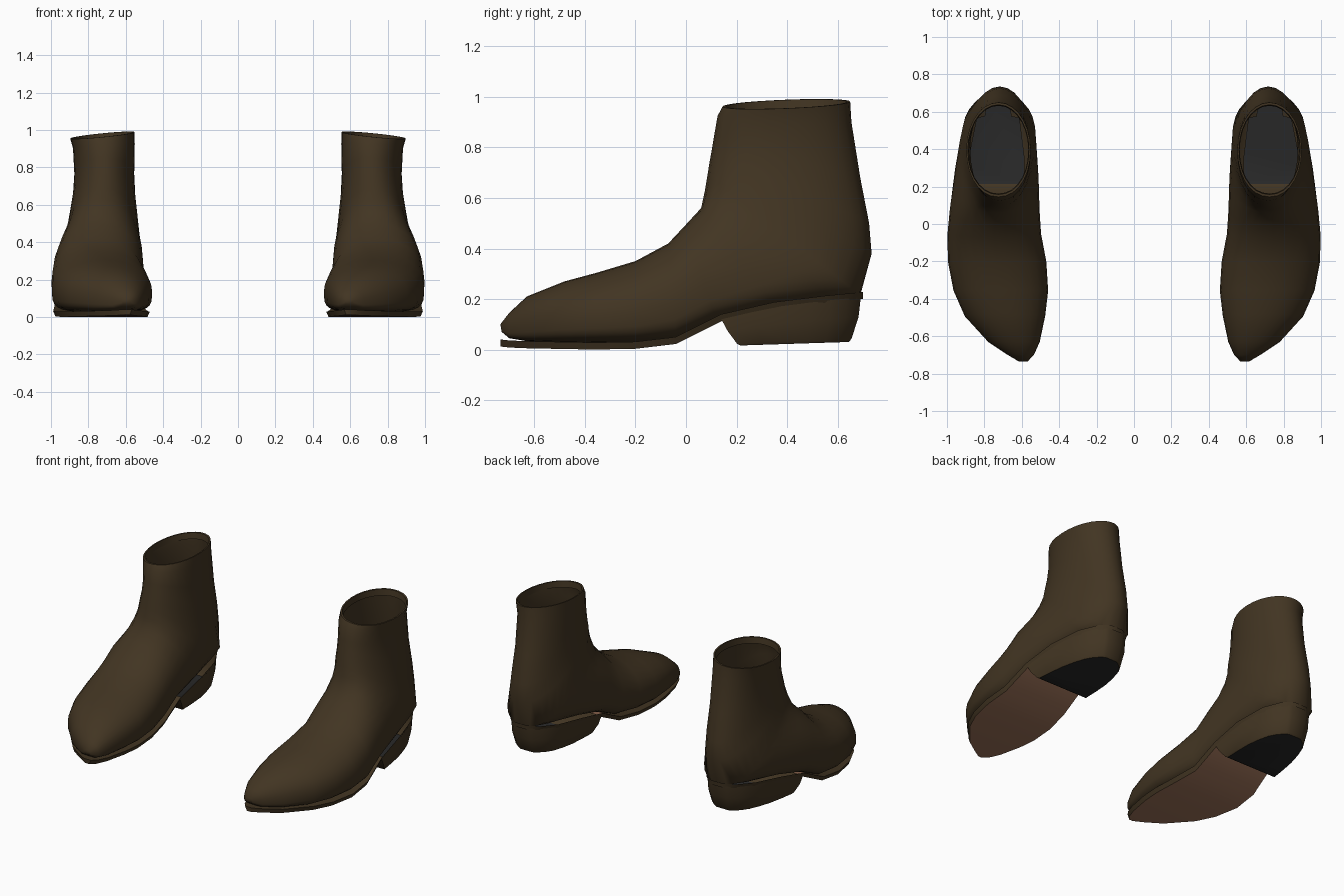
import bpy, bmesh
from math import sin, cos, pi, radians, copysign
from mathutils import Vector

cube = bpy.data.objects.get("Cube")
if cube:
    bpy.data.objects.remove(cube)


def material(name, color):
    mat = bpy.data.materials.new(name)
    mat.use_nodes = True
    mat.diffuse_color = color
    mat.node_tree.nodes["Principled BSDF"].inputs["Base Color"].default_value = color
    return mat


MATERIALS = [material("dark brown leather", (.054, .035, .016, 1)),
             material("tan sole leather", (.34, .17, .1, 1)),
             material("black rubber", (.021, .021, .021, 1))]
BROWN, TAN, BLACK = range(3)

# Upper sections from toe to collar, fanning around the instep:
# top y and z, bottom y and z, centre x, half width
SECTIONS = [
    (-.735, .10, -.73, .07, .595, .025),
    (-.70, .145, -.70, .045, .605, .07),
    (-.63, .21, -.63, .033, .642, .138),
    (-.48, .27, -.50, .028, .69, .215),
    (-.35, .305, -.36, .025, .712, .253),
    (-.20, .35, -.20, .025, .732, .263),
    (-.07, .42, -.04, .04, .747, .25),
    (.0, .495, .12, .115, .745, .24),
    (.06, .56, .35, .174, .735, .225),
    (.075, .63, .58, .196, .727, .207),
    (.085, .69, .69, .215, .722, .197),
    (.093, .74, .735, .38, .718, .178),
    (.102, .79, .725, .50, .716, .167),
    (.112, .85, .69, .68, .715, .16),
    (.125, .925, .655, .90, .717, .165),
    (.145, .962, .65, .982, .725, .172),
]

# Sole stations: y, centre x, half width, bottom z
SOLE = [
    (-.735, .592, .025, .012), (-.70, .605, .066, .008), (-.63, .642, .13, .005),
    (-.48, .69, .208, .002), (-.36, .713, .241, .0), (-.2, .735, .253, .003),
    (-.04, .745, .238, .022), (.14, .74, .224, .112), (.35, .73, .213, .16),
    (.55, .722, .172, .185), (.66, .72, .108, .196), (.7, .72, .045, .2),
]
SOLE_THICKNESS = .028
HEEL_FRONT = .14


def clamp(value, low, high):
    return max(low, min(high, value))


def signed_power(value, exponent):
    return copysign(abs(value) ** exponent, value)


def sole_at(y):
    """Centre x, half width and bottom z of the sole at y."""
    for a, b in zip(SOLE, SOLE[1:]):
        if y <= b[0]:
            t = (y - a[0]) / (b[0] - a[0])
            return Vector(a[1:]).lerp(Vector(b[1:]), t)
    return Vector(SOLE[-1][1:])


def loft(name, rings, side, caps, angle, color, hollow):
    """Skin closed rings of points; side -1 mirrors across x."""
    bm = bmesh.new()
    rows = [[bm.verts.new((side * x, y, z)) for x, y, z in ring] for ring in rings]
    for a, b in zip(rows, rows[1:]):
        for i in range(len(a)):
            bm.faces.new((a[i - 1], a[i], b[i], b[i - 1]))
    for cap in caps:
        bm.faces.new(rows[cap])
    bmesh.ops.recalc_face_normals(bm, faces=bm.faces)
    bm.normal_update()
    for face in bm.faces:
        face.material_index = color(face)
    unwanted = [f for f in bm.faces if hollow(f)]
    bmesh.ops.delete(bm, geom=unwanted, context='FACES')
    mesh = bpy.data.meshes.new(name)
    bm.to_mesh(mesh)
    bm.free()
    for mat in MATERIALS:
        mesh.materials.append(mat)
    mesh.shade_smooth()
    mesh.set_sharp_from_angle(angle=radians(angle))
    bpy.context.collection.objects.link(bpy.data.objects.new(name, mesh))


def upper_ring(section, count=28):
    ay, az, by, bz, cx, half = section
    top, bottom = Vector((cx, ay, az)), Vector((cx, by, bz))
    in_foot = az < .7
    # Foot sections are low and flat underneath, shaft sections are oval
    widest = .39 if in_foot else .5
    flatness = clamp(.5 + (by - .35), .5, 1) if in_foot else 1
    # The collar is higher on the inner side
    lean = -clamp(az - .85, 0, .1)
    ring = []
    for k in range(count):
        c, s = cos(2 * pi * k / count), sin(2 * pi * k / count)
        exponent = flatness if c < 0 else .95
        reach = 1 - widest if c > 0 else widest
        point = bottom.lerp(top, widest + reach * signed_power(c, exponent))
        dx = half * signed_power(s, exponent)
        ring.append(point + Vector((dx, 0, lean * dx)))
    return ring


def upper_rings():
    rings = [upper_ring(section) for section in SECTIONS]
    collar = rings[-1]
    centre = sum(collar, Vector()) / len(collar)
    # Fold the rim inwards and down
    for shrink, drop in ((.95, 0), (.93, .04)):
        rings.append([centre.lerp(p, shrink) - Vector((0, 0, drop)) for p in collar])
    return rings


def sole_rings(bevel=.012):
    rings = []
    for y, cx, half, z in SOLE:
        top, low = z + SOLE_THICKNESS, half - bevel
        rings.append([(cx - half, y, top), (cx + half, y, top),
                      (cx + low, y, z), (cx - low, y, z)])
    return rings


def heel_rings(steps=8):
    rings = []
    # Depth, front y, back y, width scale
    for depth, front, back, scale in ((0, HEEL_FRONT, .692, .97), (.45, .165, .683, .95),
                                      (.93, .202, .655, .86), (1, .215, .645, .82)):
        sides = [], []
        for i in range(steps):
            t = sin(pi / 2 * i / (steps - 1))
            cx, half, sole_z = sole_at(HEEL_FRONT + .555 * t)
            z = (sole_z + .008) * (1 - depth) + (.016 + .014 * t) * depth
            y = front + (back - front) * t
            for row, sign in zip(sides, (1, -1)):
                row.append((cx + sign * half * scale, y, z))
        rings.append(sides[0] + sides[1][::-1])
    return rings


def over_heel(face):
    return face.calc_center_median().y > HEEL_FRONT


def inside_sole(face):
    return all(v.co.z < sole_at(v.co.y).z + SOLE_THICKNESS for v in face.verts)


for side, word in ((1, "left"), (-1, "right")):
    # Hollow upper, open over the heel
    loft(word + "_boot_upper", upper_rings(), side, caps=[0], angle=60,
         color=lambda f: BROWN,
         hollow=lambda f: over_heel(f) and inside_sole(f))
    # Thin sole with a tan underside; only its edge continues around the heel
    loft(word + "_sole", sole_rings(), side, caps=[0, -1], angle=50,
         color=lambda f: TAN if f.normal.z < -.7 else BROWN,
         hollow=lambda f: over_heel(f) and abs(f.normal.z) > .7)
    # Hollow heel with a rubber tip
    loft(word + "_heel", heel_rings(), side, caps=[-1], angle=40,
         color=lambda f: BLACK if f.normal.z < -.9 else BROWN,
         hollow=lambda f: False)
